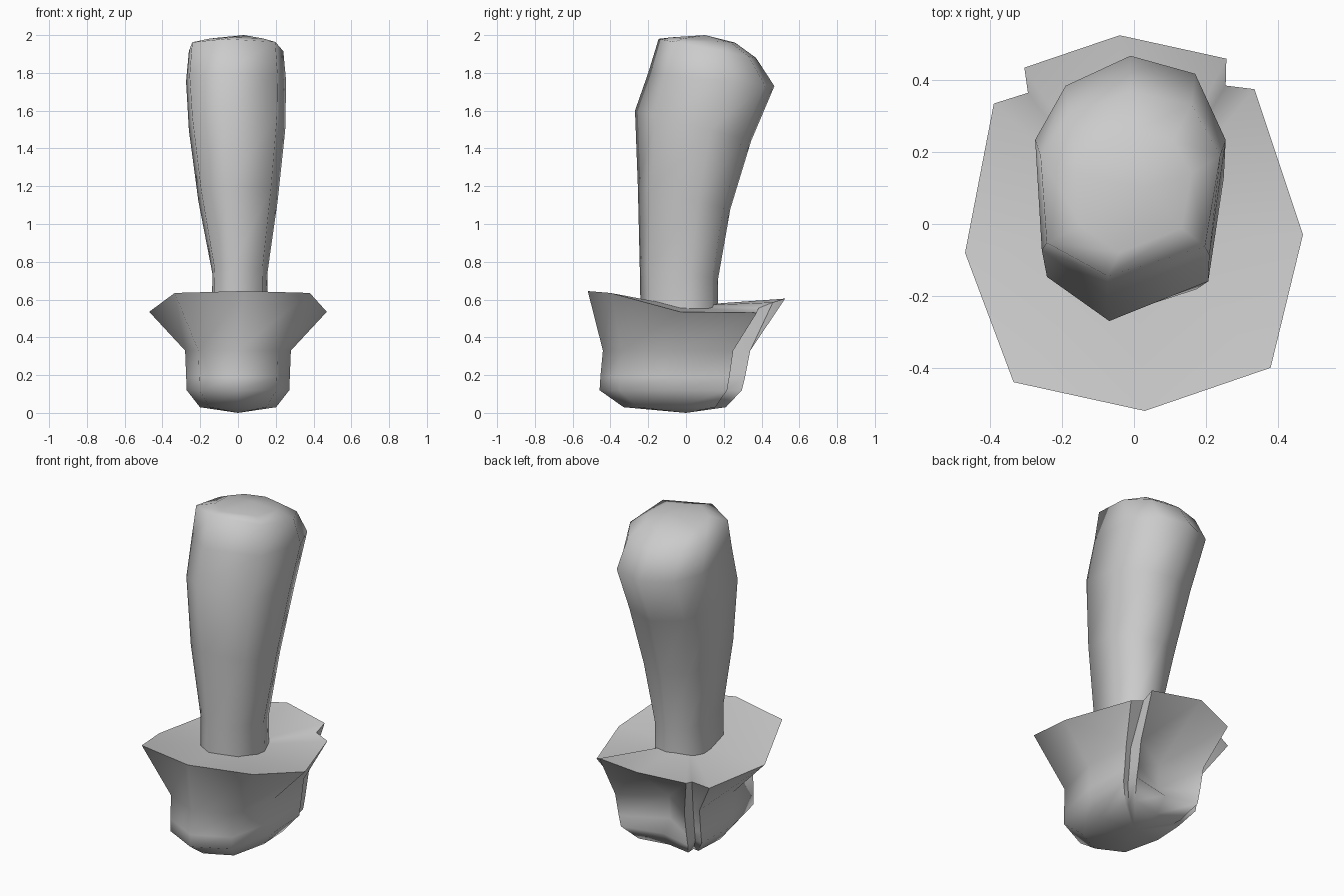
import bpy, bmesh, math

if "Cube" in bpy.data.objects:
    bpy.data.objects.remove(bpy.data.objects["Cube"])


def loft(name, rings, bottom, top, angle):
    """Skin a stack of equal rings and close each end with a fan."""
    bm = bmesh.new()
    rows = [[bm.verts.new(p) for p in r] for r in rings]
    n = len(rows[0])
    for a, b in zip(rows, rows[1:]):
        for i in range(n):
            j = (i + 1) % n
            bm.faces.new((a[i], a[j], b[j], b[i]))
    for tip, row in ((bottom, rows[0]), (top, rows[-1])):
        c = bm.verts.new(tip)
        for i in range(n):
            bm.faces.new((c, row[i], row[(i + 1) % n]))
    bmesh.ops.recalc_face_normals(bm, faces=bm.faces)
    me = bpy.data.meshes.new(name)
    bm.to_mesh(me)
    bm.free()
    ob = bpy.data.objects.new(name, me)
    bpy.context.collection.objects.link(ob)
    bpy.ops.object.select_all(action='DESELECT')
    ob.select_set(True)
    bpy.context.view_layer.objects.active = ob
    bpy.ops.object.shade_smooth_by_angle(angle=math.radians(angle))
    return ob


def tilted_ring(cx, w, yf, yb, zf, zb, corner):
    """Eight-sided section tilted so front and back have their own heights."""
    section = [(-.25, -1), (.83, corner), (1, .3), (.68, .85),
               (0, 1), (-.68, .75), (-1, .3), (-.93, corner + .04)]
    pts = []
    for x, y in section:
        t = (y + 1) / 2
        pts.append((cx + w * x, yf + (yb - yf) * t, zf + (zb - zf) * t))
    return pts


# Handle: narrow neck swelling to a backward-leaning head
handle = [
    (0.01, 0.15, -0.24, 0.17, 0.50, 0.50, -.72),
    (0.01, 0.145, -0.245, 0.17, 0.78, 0.71, -.72),
    (0.0, 0.21, -0.255, 0.235, 1.20, 1.08, -.7),
    (-0.005, 0.255, -0.27, 0.345, 1.60, 1.44, -.64),
    (-0.01, 0.265, -0.20, 0.468, 1.80, 1.73, -.66),
    (-0.01, 0.25, -0.145, 0.37, 1.98, 1.88, -.68),
    (0.0, 0.16, -0.08, 0.26, 1.988, 1.96, -.6),
]
loft("handle", [tilted_ring(*r) for r in handle],
     (0.01, -0.05, 0.50), (0.03, 0.1, 2.0), 68)

# Base cup: rim outline with a notched rear panel
rim = [(-.47, -.08, .535), (-.335, -.44, .635), (.03, -.52, .645),
       (.38, -.40, .635), (.47, -.03, .535), (.335, .375, .53),
       (.255, .385, .555), (.257, .46, .585), (-.04, .525, .605),
       (-.305, .435, .575), (-.295, .365, .555), (-.39, .335, .53)]
waist = [(-.28, -.05), (-.21, -.34), (0, -.44), (.21, -.34), (.28, -.05),
         (.265, .25), (.225, .24), (.235, .34), (-.02, .22),
         (-.22, .33), (-.215, .24), (-.265, .25)]


def cup_ring(z, sx, front, back, hollow):
    """Waist outline, scaled; hollow sets how far in the rear panel dips."""
    ring = [(x * sx, y * (front if y < 0 else back), z) for x, y in waist]
    ring[8] = (ring[8][0], hollow, z)
    return ring


loft("base_cup", [cup_ring(.03, .72, .75, .62, .18),
                  cup_ring(.12, .97, 1.04, .87, .24),
                  cup_ring(.19, .98, 1.03, .92, .18),
                  cup_ring(.33, 1, 1, 1, .19), rim],
     (0, 0, 0), (0, -.03, .565), 58)
